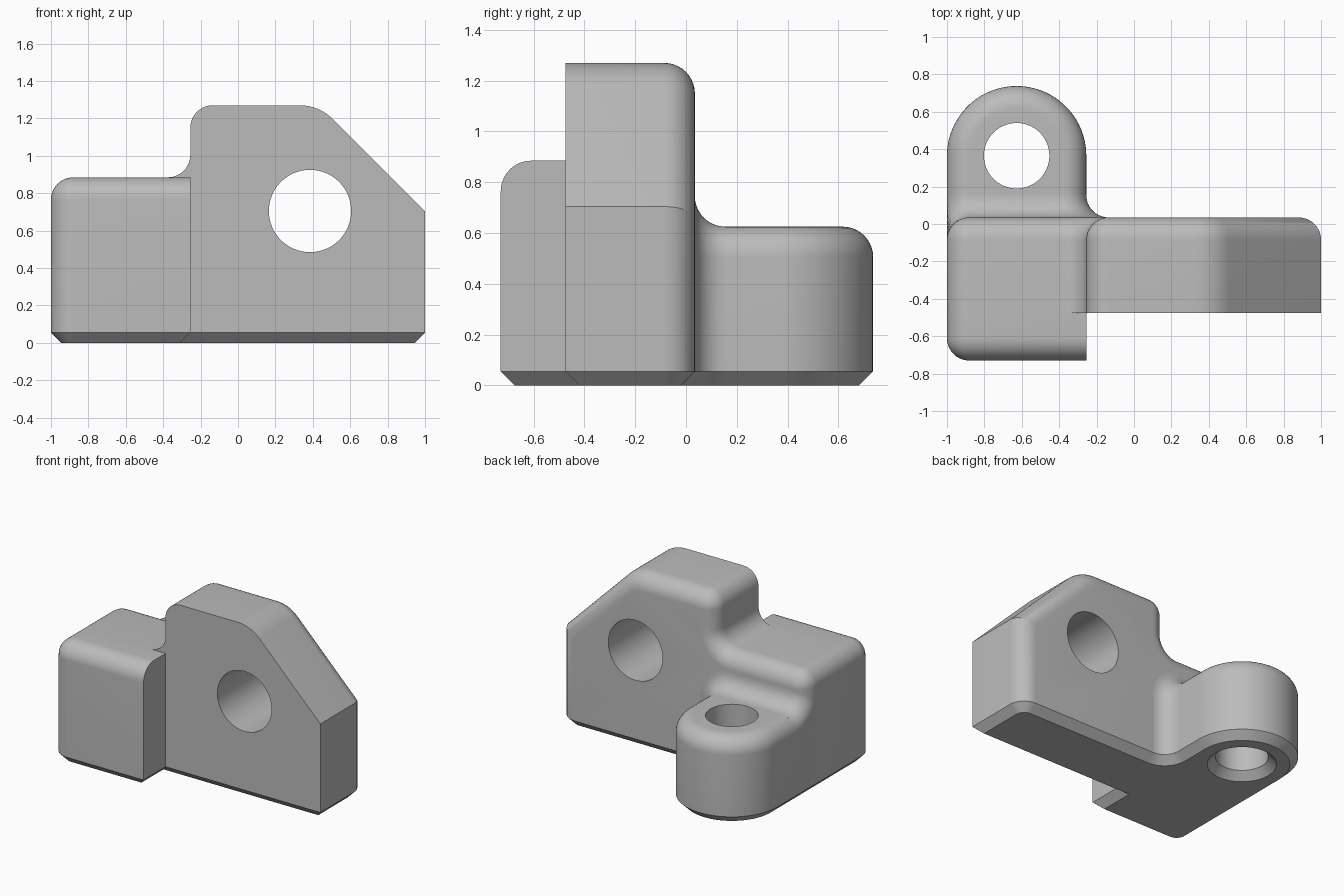
import bpy, bmesh
from math import sin, cos, radians, sqrt

cube = bpy.data.objects.get("Cube")
if cube:
    bpy.data.objects.remove(cube, do_unlink=True)

grey = bpy.data.materials.new("light grey")
grey.use_nodes = True
COLOUR = (0.5, 0.5, 0.5, 1)
grey.diffuse_color = COLOUR
grey.node_tree.nodes["Principled BSDF"].inputs["Base Color"].default_value = COLOUR

R = 0.12        # edge rounding and fillet radius
FOOT = 0.055    # height of the chamfered foot
BACK, FACE, FRONT = 0.035, -0.475, -0.73
STEP = -0.255   # side where block and lug meet the plate
QUARTER = [radians(a) for a in range(0, 91, 9)]


def arc(cx, cy, r, start, end, side=1, n=12):
    """Outline points with outward normals; side -1 makes a concave arc."""
    pts = []
    for i in range(n + 1):
        a = radians(start + (end - start) * i / n)
        pts.append((cx + r * cos(a), cy + r * sin(a), side * cos(a), side * sin(a)))
    return pts


def inset(outline, d):
    return [(u - nu * d, v - nv * d) for u, v, nu, nv in outline]


def loft(name, rings):
    """Closed solid skinned through equal rings of points."""
    bm = bmesh.new()
    loops = [[bm.verts.new(p) for p in ring] for ring in rings]
    for a, b in zip(loops, loops[1:]):
        for i in range(len(a)):
            j = (i + 1) % len(a)
            bm.faces.new((a[i], a[j], b[j], b[i]))
    bm.faces.new(loops[0])
    bm.faces.new(loops[-1])
    bmesh.ops.remove_doubles(bm, verts=bm.verts, dist=0.0002)
    bmesh.ops.recalc_face_normals(bm, faces=bm.faces)
    mesh = bpy.data.meshes.new(name)
    bm.to_mesh(mesh)
    bm.free()
    mesh.materials.append(grey)
    obj = bpy.data.objects.new(name, mesh)
    bpy.context.collection.objects.link(obj)
    return obj


def activate(obj):
    bpy.ops.object.select_all(action='DESELECT')
    obj.select_set(True)
    bpy.context.view_layer.objects.active = obj


def drill(obj, cutter):
    mod = obj.modifiers.new("hole", 'BOOLEAN')
    mod.operation, mod.solver, mod.object = 'DIFFERENCE', 'EXACT', cutter
    activate(obj)
    bpy.ops.object.modifier_apply(modifier=mod.name)


def along_y(outline, steps):
    return [[(x, y, z) for x, z in inset(outline, d)] for y, d in steps]


def along_z(outline, steps):
    return [[(x, y, z) for x, y in inset(outline, d)] for z, d in steps]


# Plate with the rear of the block, rounded on its back edge
plate_outline = (
    [(1, FOOT, 1, 0), (1, 0.704, 1, 0.414)]
    + arc(0.33, 1.02, 0.25, 45, 90)
    + arc(STEP + R, 1.27 - R, R, 90, 180)
    + arc(STEP - R, 0.885 + R, R, 0, -90, -1)
    + arc(-1 + R, 0.885 - R, R, 90, 180)
    + [(-1, FOOT, -1, 0)])
rounding = [(BACK - R + R * sin(a), R * (1 - cos(a))) for a in QUARTER]
plate = loft("upright_plate", along_y(plate_outline, [(FACE, 0)] + rounding))

# Front of the block, rounded on top, outer side and front
block_outline = (
    [(STEP, FOOT, 0, 0), (STEP, 0.885, 0, 1)]
    + arc(-1 + R, 0.885 - R, R, 90, 180)
    + [(-1, FOOT, -1, 0)])
rounding = [(FRONT + R - R * sin(a), R * (1 - cos(a))) for a in QUARTER]
block = loft("front_block", along_y(block_outline, [(FACE, 0)] + rounding))

# Lug with a round end and a rounded top edge
LUG_X, LUG_Y, LUG_R, LUG_TOP = -0.6275, 0.365, 0.3725, 0.625
lug_end = arc(LUG_X, LUG_Y, LUG_R, 0, 180, n=48)
lug_outline = [(STEP, -0.1, 1, 0)] + lug_end + [(-1, -0.1, -1, 0)]
rounding = [(LUG_TOP - R + R * sin(a), R * (1 - cos(a))) for a in QUARTER]
lug = loft("lug", along_z(lug_outline, [(FOOT, 0)] + rounding))

# Fillet flaring the lug into the back of the plate
section = (
    [(STEP, FOOT, 1, 0)]
    + arc(STEP - R, LUG_TOP - R, R, 0, 90)
    + arc(-1 + R, LUG_TOP - R, R, 90, 180)
    + [(-1, FOOT, -1, 0)])
rings = []
for a in QUARTER:
    ring = []
    for x, z in inset(section, -R * (1 - cos(a))):
        x = max(x, -1)
        u = max(0, -1 + R - x)
        drop = R - sqrt(max(0, R * R - u * u))
        ring.append((x, BACK + R - (R + drop) * sin(a), z))
    rings.append(ring)
rings.append([(x, y - 0.02, z) for x, y, z in rings[-1]])
loft("lug_fillet", rings)

# Chamfered foot following the whole plan outline
foot_outline = (
    arc(1 - R, BACK - R, R, 0, 90)
    + arc(STEP + R, BACK + R, R, 270, 180, -1)
    + lug_end
    + arc(-1 + R, FRONT + R, R, 180, 270)
    + [(STEP, FRONT, 1, -1), (STEP, FACE, 1, -1), (1, FACE, 1, -1)])
foot = loft("chamfered_foot", along_z(foot_outline, [(0, FOOT), (FOOT, 0)]))

# Holes: across the plate, and down the lug with a countersunk mouth
cross_hole = loft("cross_hole_cutter", along_y(
    arc(0.385, 0.705, 0.22, 0, 354.375, n=63), [(-1, 0), (1, 0)]))
lug_hole = loft("lug_hole_cutter", along_z(
    arc(LUG_X, LUG_Y, 0.175, 0, 354.375, n=63),
    [(-0.02, -FOOT - 0.02), (FOOT, 0), (1, 0)]))
drill(plate, cross_hole)
drill(lug, lug_hole)
drill(foot, lug_hole)
for cutter in (cross_hole, lug_hole):
    bpy.data.objects.remove(cutter, do_unlink=True)

# Smooth curved faces while keeping crisp edges
for obj in bpy.context.scene.objects:
    if obj.type == 'MESH' and grey.name in obj.data.materials:
        activate(obj)
        bpy.ops.object.shade_smooth_by_angle(angle=radians(25))
